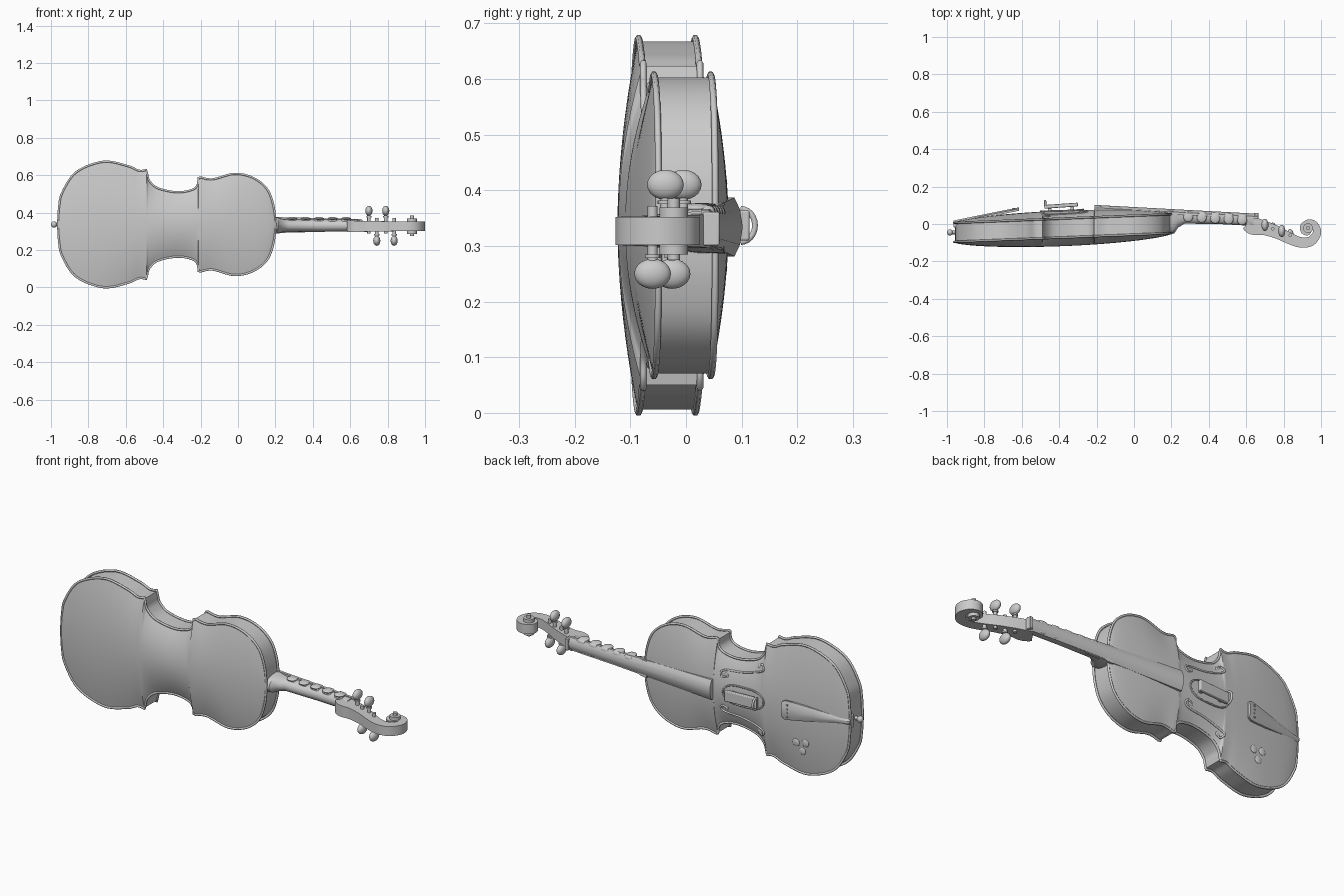
import bpy, bmesh, math
from mathutils import Vector

cube = bpy.data.objects.get("Cube")
if cube:
    bpy.data.objects.remove(cube, do_unlink=True)

MID = 0.337   # height of the long axis


def add_mesh(name, verts, faces, angle=35):
    me = bpy.data.meshes.new(name)
    me.from_pydata([tuple(v) for v in verts], [], faces)
    bm = bmesh.new()
    bm.from_mesh(me)
    bmesh.ops.remove_doubles(bm, verts=bm.verts, dist=1e-5)
    bmesh.ops.recalc_face_normals(bm, faces=bm.faces)
    bm.to_mesh(me)
    bm.free()
    ob = bpy.data.objects.new(name, me)
    bpy.context.collection.objects.link(ob)
    return smooth(ob, angle)


def smooth(ob, angle=35):
    bpy.ops.object.select_all(action='DESELECT')
    ob.select_set(True)
    bpy.context.view_layer.objects.active = ob
    bpy.ops.object.shade_smooth_by_angle(angle=math.radians(angle))
    return ob


def loft(name, rings, angle=35):
    """Skin a row of equal closed rings and cap both ends."""
    n = len(rings[0])
    verts = [v for r in rings for v in r]
    faces = [(i * n + j, i * n + (j + 1) % n, (i + 1) * n + (j + 1) % n, (i + 1) * n + j)
             for i in range(len(rings) - 1) for j in range(n)]
    faces += [list(range(n)), list(range(len(verts) - n, len(verts)))]
    return add_mesh(name, verts, faces, angle)


def spline(points, steps):
    """Smooth path through tuples of any length."""
    pts = [Vector(p) for p in points]
    out = []
    for i in range(len(pts) - 1):
        a, b, c, d = pts[max(i - 1, 0)], pts[i], pts[i + 1], pts[min(i + 2, len(pts) - 1)]
        for s in range(steps):
            t = s / steps
            out.append(b + (c - a) * (t / 2) + (a * 2 - b * 5 + c * 4 - d) * (t * t / 2)
                       + (b * 3 - a - c * 3 + d) * (t ** 3 / 2))
    return out + [pts[-1]]


def cylinder(name, start, end, radius, sides=16):
    a, b = Vector(start), Vector(end)
    bpy.ops.mesh.primitive_cylinder_add(vertices=sides, radius=radius, depth=(b - a).length,
                                        location=(a + b) / 2)
    ob = bpy.context.object
    ob.rotation_euler = (b - a).to_track_quat('Z', 'Y').to_euler()
    ob.name = name
    return smooth(ob)


def ball(name, centre, radii):
    bpy.ops.mesh.primitive_uv_sphere_add(segments=16, ring_count=10, location=centre)
    ob = bpy.context.object
    ob.scale = radii
    ob.name = name
    return smooth(ob, 60)


def block(name, centre, size, bevel, tilt=0):
    bpy.ops.mesh.primitive_cube_add(size=1, location=centre)
    ob = bpy.context.object
    ob.scale = size
    bpy.ops.object.transform_apply(location=False, rotation=False, scale=True)
    ob.rotation_euler.z = tilt
    ob.name = name
    mod = ob.modifiers.new("rounding", 'BEVEL')
    mod.width, mod.segments = bevel, 3
    return smooth(ob)


def tube(name, path, radius, closed=False):
    cu = bpy.data.curves.new(name, 'CURVE')
    cu.dimensions = '3D'
    cu.bevel_depth, cu.bevel_resolution, cu.use_fill_caps = radius, 1, True
    sp = cu.splines.new('POLY')
    sp.points.add(len(path) - 1)
    for p, co in zip(sp.points, path):
        p.co = (*co, 1)
    sp.use_cyclic_u = closed
    ob = bpy.data.objects.new(name, cu)
    bpy.context.collection.objects.link(ob)
    return ob


# Body outline: (x, half width), broken at the sharp corners
lower = [(-.962, 0), (-.957, .09), (-.94, .17), (-.865, .28), (-.72, .336), (-.59, .313), (-.53, .288), (-.49, .292)]
waist = [(-.485, .268), (-.475, .235), (-.43, .195), (-.33, .173), (-.25, .184), (-.217, .21), (-.212, .25)]
upper = [(-.2, .252), (-.135, .242), (-.02, .271), (.08, .25), (.155, .19), (.19, .1), (.2, 0)]
outline = spline(lower, 6) + spline(waist, 6) + spline(upper, 6)


def rib_mid(x):
    return -.035 + .04 * (x + .72)


def plate_y(x, t, side):
    u = (x + .38) / .585
    rise = (.042 if side > 0 else .046) * (1 - t * t) * max(0, 1 - u * u) ** .6
    return rib_mid(x) + side * (.051 + rise)


def belly(x, z):
    half = min(outline, key=lambda p: abs(p[0] - x))[1]
    return plate_y(x, (z - MID) / half, 1)


# Arched plates and the ribs joining them
ROWS = 20
plate = {}
for side, name in ((1, "belly_plate"), (-1, "back_plate")):
    verts = [(x, plate_y(x, t, side), MID + t * h) for x, h in outline
             for t in (2 * r / ROWS - 1 for r in range(ROWS + 1))]
    w = ROWS + 1
    faces = [(i * w + j, i * w + j + 1, (i + 1) * w + j + 1, (i + 1) * w + j)
             for i in range(len(outline) - 1) for j in range(ROWS)]
    ob = add_mesh(name, verts, faces)
    if sum(p.normal.y * p.area for p in ob.data.polygons) * side < 0:
        ob.data.flip_normals()

loop = [(x, h) for x, h in outline] + [(x, -h) for x, h in reversed(outline[1:-1])]
n = len(loop)
rim = {s: [(x, rib_mid(x) + s * .051, MID + h) for x, h in loop] for s in (-1, 1)}
inset = [[((x + .38) * .99 - .38, y, MID + (z - MID) * .982) for x, y, z in rim[s]] for s in (-1, 1)]
add_mesh("ribs", inset[0] + inset[1],
         [(i, (i + 1) % n, n + (i + 1) % n, n + i) for i in range(n)])
for s, name in ((-1, "back_edge"), (1, "belly_edge")):
    tube(name, rim[s], .006, True)

# Neck with heel, half-round underneath
rings = []
for x, w, low, top in [(.18, .045, -.052, .07), (.215, .043, -.05, .068), (.235, .036, -.02, .066),
                       (.27, .034, .002, .064), (.45, .033, .0, .054), (.6, .032, -.008, .045), (.64, .032, -.03, .043)]:
    rings.append([(x, top + (low - top) * math.sin(a) ** .6, .331 + w * math.cos(a))
                  for a in (math.pi * k / 14 for k in range(15))])
loft("neck", rings)

# Fingerboard
rings = []
for x, w, top in ((-.21, .053, .102), (.66, .031, .055)):
    prof = [(-1, -.028), (1, -.028), (1, -.015), (.6, -.005), (0, 0), (-.6, -.005), (-1, -.015)]
    rings.append([(x, top + dy, .334 + w * s) for s, dy in prof])
loft("fingerboard", rings)
block("nut", (.655, .045, .331), (.02, .03, .06), .003)

# Rounded stops along the fingerboard
for i in range(5):
    x = .29 + .072 * i
    y = .098 - .053 * (x + .21) / .87
    block(f"finger_stop_{i + 1}", (x, y - .022, .338), (.05, .05, .07), .012, -.05)
    ball(f"finger_stop_cap_{i + 1}", (x, y - .03, .368), (.026, .026, .009))

# Pegbox and scroll: one tapering band curled into a spiral
path = spline([(.61, .01, .045), (.64, -.01, .048), (.7, -.022, .038), (.77, -.047, .033), (.83, -.076, .03),
               (.89, -.098, .028), (.945, -.092, .026), (.978, -.05, .022), (.967, -.008, .02),
               (.935, .008, .017), (.902, -.012, .014), (.906, -.042, .012), (.93, -.05, .01), (.945, -.03, .008)], 5)
rings = []
for i, (x, y, w) in enumerate(path):
    a, b = path[max(i - 1, 0)], path[min(i + 1, len(path) - 1)]
    d = Vector((b.x - a.x, b.y - a.y)).normalized()
    hz = .031 - .006 * min(1, i / 25)
    rings.append([(x - d.y * w * s, y + d.x * w * s, .327 + hz * k)
                  for s, k in ((1, 1), (1, -1), (-1, -1), (-1, 1))])
loft("pegbox_scroll", rings)
cylinder("scroll_eye", (.93, -.022, .275), (.93, -.022, .385), .011)
for s in (-1, 1):
    cylinder("scroll_collar", (.93, -.022, .327 + s * .02), (.93, -.022, .327 + s * .042), .026)

# Tuning pegs
for i, (x, y, s) in enumerate([(.7, -.005, 1), (.742, -.025, -1), (.79, -.037, 1), (.835, -.06, -1)]):
    cylinder(f"peg_shaft_{i + 1}", (x, y, .33 - s * .042), (x, y, .33 + s * .065), .009)
    cylinder(f"peg_collar_{i + 1}", (x, y, .33 + s * .045), (x, y, .33 + s * .052), .014)
    ball(f"peg_head_{i + 1}", (x, y, .33 + s * .08), (.019, .033, .027))

# Tailpiece and end pin
rings = []
for x, w, y in [(-.965, .014, .012), (-.88, .02, .03), (-.78, .034, .05), (-.68, .046, .07), (-.63, .05, .08), (-.615, .042, .083)]:
    rings.append([(x, y + dy, MID + w * s) for s, dy in ((-1, -.012), (1, -.012), (1, -.002), (.4, .006), (-.4, .006), (-1, -.002))])
loft("tailpiece", rings)
for k in range(4):
    z = MID + .02 * (k - 1.5)
    cylinder(f"tailpiece_stud_{k + 1}", (-.645, .075, z), (-.645, .086, z), .005, 10)
block("saddle", (-.958, -.005, MID), (.016, .025, .07), .004)
cylinder("end_pin", (-.95, -.045, MID), (-.985, -.045, MID), .01)
ball("end_pin_knob", (-.984, -.045, MID), (.016, .017, .017))

# Bridge: oval foot, long bar and upright arch
oval = [(-.385 + .115 * math.cos(a) * abs(math.cos(a)) ** -.4, MID + .05 * math.sin(a))
        for a in (math.tau * (k + .5) / 32 for k in range(32))]
tube("bridge_foot_ring", [(x, belly(x, z) + .003, z) for x, z in oval], .004, True)
block("bridge_bar", (-.39, .098, MID), (.18, .02, .055), .004, .07)
for x in (-.45, -.33):
    block("bridge_leg", (x, .08, MID), (.02, .035, .035), .003)
arch = [(-.475, .098 + .026 * math.sin(a), MID + .03 * math.cos(a)) for a in (math.pi * k / 12 for k in range(13))]
tube("bridge_arch", arch, .006)

# Sound holes, mirrored about the long axis
for s, side in ((1, "left"), (-1, "right")):
    curl = spline([(-.285, .085), (-.262, .075), (-.25, .093), (-.275, .11), (-.37, .12),
                   (-.46, .145), (-.49, .165), (-.475, .185), (-.455, .172)], 6)
    tube(f"sound_hole_{side}", [(x, belly(x, MID + s * z) + .001, MID + s * z) for x, z in curl], .005)
    for x, z in ((-.28, .085), (-.46, .17)):
        ball(f"sound_hole_eye_{side}", (x, belly(x, MID + s * z), MID + s * z), (.013, .004, .013))

# Small three-lobed inlay on the lower bout
for k in range(3):
    a = math.tau * k / 3 + .4
    x, z = -.7 + .03 * math.cos(a), .155 + .03 * math.sin(a)
    ball(f"inlay_lobe_{k + 1}", (x, belly(x, z), z), (.02, .006, .02))
